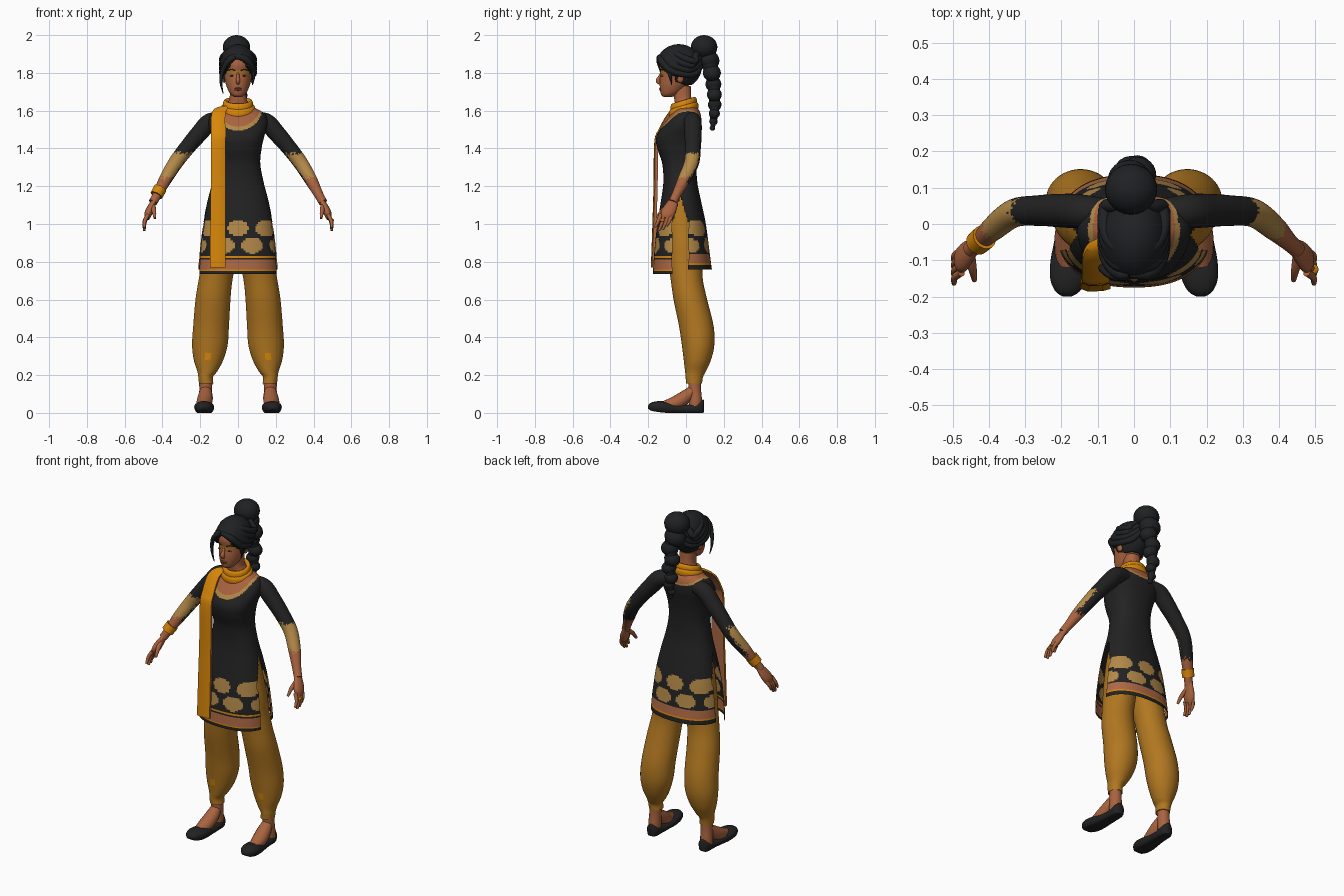
import bpy, bmesh, math, random
from mathutils import Vector, Matrix

if "Cube" in bpy.data.objects:
    bpy.data.objects.remove(bpy.data.objects["Cube"])

random.seed(4)
COLORS = {
    "black_cloth": (.016, .016, .017), "hair_black": (.014, .015, .017),
    "skin": (.40, .125, .05), "trouser_gold": (.44, .185, .015),
    "scarf_orange": (.68, .24, .003), "pattern_tan": (.45, .25, .065),
    "hem_brown": (.42, .14, .06), "eye_white": (.3, .22, .18), "lip_red": (.28, .07, .04),
}
MATS = {}
for n, c in COLORS.items():
    MATS[n] = bpy.data.materials.new(n)
    MATS[n].diffuse_color = (*c, 1)


def finish(name, bm, mat, angle=55):
    """mat is a colour name, or a rule (centre, normal) -> colour name / None to cut the face."""
    bmesh.ops.recalc_face_normals(bm, faces=bm.faces)
    slots, cut = [], []
    for f in bm.faces:
        m = mat if isinstance(mat, str) else mat(f.calc_center_median(), f.normal)
        if m is None:
            cut.append(f)
            continue
        if m not in slots:
            slots.append(m)
        f.material_index = slots.index(m)
    bmesh.ops.delete(bm, geom=cut, context='FACES')
    me = bpy.data.meshes.new(name)
    bm.to_mesh(me)
    bm.free()
    for s in slots:
        me.materials.append(MATS[s])
    me.shade_smooth()
    me.set_sharp_from_angle(angle=math.radians(angle))
    ob = bpy.data.objects.new(name, me)
    bpy.context.collection.objects.link(ob)
    return ob


def spline(rows, n):
    """Smooth interpolation through rows of numbers."""
    out = []
    for i in range(len(rows) - 1):
        a, b, c, d = (rows[min(max(i + k, 0), len(rows) - 1)] for k in (-1, 0, 1, 2))
        for j in range(n):
            t = j / n
            out.append([q + .5 * t * (r - p + t * (2 * p - 5 * q + 4 * r - s + t * (3 * (q - r) + s - p)))
                        for p, q, r, s in zip(a, b, c, d)])
    return out + [list(rows[-1])]


def loft(name, rings, mat, caps=True, loop=False, angle=55):
    bm = bmesh.new()
    vs = [[bm.verts.new(p) for p in r] for r in rings]
    k = len(vs[0])
    for a, b in list(zip(vs, vs[1:])) + ([(vs[-1], vs[0])] if loop else []):
        for i in range(k):
            bm.faces.new((a[i], a[(i + 1) % k], b[(i + 1) % k], b[i]))
    if caps and not loop:
        bm.faces.new(vs[0])
        bm.faces.new(vs[-1])
    return finish(name, bm, mat, angle)


def slices(rows, n, k, e=1.0, s=1):
    """Horizontal oval rings from rows (z, x0, x1, y_front, y_back)."""
    pw = lambda v: math.copysign(abs(v) ** e, v)
    ang = [2 * math.pi * i / k for i in range(k)]
    return [[(s * ((x0 + x1) / 2 + (x1 - x0) / 2 * pw(math.cos(a))),
              (yf + yb) / 2 + (yb - yf) / 2 * pw(math.sin(a)), z) for a in ang]
            for z, x0, x1, yf, yb in spline(rows, n)]


def tube(name, rows, mat, n=5, k=14, s=1, ref=(0, 1, 0), loop=False, flat=1.0):
    """Round tube from rows (x, y, z, radius); flat scales the section across ref."""
    rows = rows if loop else spline(rows, n)
    pts = [Vector(r[:3]) for r in rows]
    rings = []
    for i, p in enumerate(pts):
        nx = pts[(i + 1) % len(pts)] if loop else pts[min(i + 1, len(pts) - 1)]
        t = (nx - pts[i - 1 if loop else max(i - 1, 0)]).normalized()
        u = t.cross(Vector(ref)).normalized()
        v, r = u.cross(t), rows[i][3]
        ring = [p + u * r * flat * math.cos(2 * math.pi * j / k) + v * r * math.sin(2 * math.pi * j / k)
                for j in range(k)]
        rings.append([(s * q.x, q.y, q.z) for q in ring])
    return loft(name, rings, mat, loop=loop)


def ball(name, c, r, mat, tilt=0, seg=24, axis='Y'):
    bm = bmesh.new()
    M = Matrix.Translation(c) @ Matrix.Rotation(tilt, 4, axis) @ Matrix.Diagonal((*r, 1))
    bmesh.ops.create_uvsphere(bm, u_segments=seg, v_segments=seg * 2 // 3, radius=1, matrix=M)
    return finish(name, bm, mat)


# Tunic with neck: cut side slits, patterned hem, open neckline
def tunic_rule(c, n):
    x, y, z = c
    if z < 1.15 and abs(y + .03) < .043 * min(1, (1.15 - z) / .15):
        return None
    if y > -.02 and z < .762:
        return None
    if z > 1.63:
        return "skin"
    if z > 1.45:
        grow = 1 if y < 0 else .5
        neck = lambda rx, rz: (x / rx) ** 2 + ((z - 1.62) / (rz * grow)) ** 2 < 1
        if neck(.115, .104):
            return "skin"
        return "pattern_tan" if neck(.13, .126) else "black_cloth"
    h = z - (0 if y < -.02 else .027)
    for top, col in ((.752, "black_cloth"), (.762, "scarf_orange"), (.815, "hem_brown"),
                     (.820, "black_cloth"), (.826, "scarf_orange")):
        if h < top:
            return col
    for row, shift in ((.978, 0), (.887, .5)):
        u = (x / .148 - shift + .5) % 1 - .5
        if (u * .148 / .056) ** 2 + ((z - row) / .043) ** 2 < 1:
            return "pattern_tan"
    return "black_cloth"


body = [(.735, .212, -.175, .14), (.85, .206, -.168, .125), (1.0, .187, -.152, .105),
        (1.12, .162, -.133, .08), (1.22, .136, -.12, .06), (1.32, .118, -.126, .055),
        (1.40, .125, -.152, .06), (1.46, .138, -.158, .07), (1.52, .155, -.125, .08),
        (1.57, .15, -.088, .08), (1.60, .118, -.065, .07), (1.625, .07, -.058, .052),
        (1.66, .046, -.062, .03), (1.73, .043, -.07, .025)]
loft("tunic", slices([(z, -w, w, f, b) for z, w, f, b in body], 14, 128, .85), tunic_rule, caps=False)


def trouser_rule(c, n):
    knee = n.y < 0 and math.hypot(abs(c.x) - .16, c.z - .30) < .018
    return "scarf_orange" if knee else "trouser_gold"


# Sleeve: ragged gold patch on the outer and front side of the elbow
def sleeve_rule(c, n):
    out = .6 * math.copysign(n.x, n.x * c.x) - .8 * n.y + .3 * n.z + random.uniform(-.25, .25)
    edge = random.uniform(-.012, .012)
    if c.z > 1.375 + edge:
        return "black_cloth"
    if c.z > 1.245 + edge:
        return "pattern_tan" if out > -.3 else "black_cloth"
    return "black_cloth" if c.z > 1.215 + edge and out < -.1 else "skin"


leg = [(.155, .13, .207, 0, .085), (.19, .132, .21, -.002, .09), (.22, .11, .215, -.005, .105),
       (.28, .078, .234, -.012, .132), (.36, .055, .243, -.022, .15), (.46, .048, .237, -.037, .146),
       (.60, .04, .225, -.066, .112), (.70, .03, .209, -.08, .09), (.8, .01, .192, -.095, .085),
       (.9, -.005, .182, -.1, .08), (1.05, -.005, .155, -.1, .06), (1.17, -.005, .128, -.08, .04)]
shoe = [(-.2, .012, .022, .04), (-.185, .034, .012, .054), (-.15, .05, .005, .062), (-.1, .052, 0, .06),
        (-.04, .044, 0, .046), (.02, .039, 0, .046), (.065, .037, 0, .062), (.088, .026, 0, .07), (.096, .01, .005, .066)]

for s, side in ((1, "left"), (-1, "right")):
    # Trousers, feet and shoes
    loft(side + "_trouser", slices(leg, 6, 48, 1, s), trouser_rule)
    tube(side + "_ankle", [(.171, .045, .19, .036), (.171, .047, .12, .034), (.173, .05, .06, .036),
                           (.173, .05, .02, .034)], "skin", s=s)
    tube(side + "_foot", [(.171, .04, .125, .026), (.173, 0, .087, .036), (.178, -.05, .055, .038),
                          (.182, -.11, .035, .03)], "skin", s=s, ref=(0, 0, 1), flat=1.1)
    rings = []
    for y, w, z0, z1 in spline(shoe, 4):
        cx = .172 - .06 * min(y, 0)
        rings.append([(s * (cx + w * math.cos(a)), y, max(z0, (z0 + z1) / 2 + .75 * (z1 - z0) * math.sin(a))
                       if math.sin(a) < 0 else (z0 + z1) / 2 + (z1 - z0) / 2 * math.sin(a))
                      for a in [2 * math.pi * i / 24 for i in range(24)]])
    loft(side + "_shoe", rings, "black_cloth")
    # Arm with sleeve
    tube(side + "_arm", [(.08, .03, 1.555, .04), (.15, .035, 1.538, .047), (.205, .037, 1.48, .046),
                         (.265, .037, 1.41, .042), (.33, .03, 1.325, .039), (.385, -.01, 1.235, .034),
                         (.425, -.048, 1.16, .025), (.45, -.07, 1.115, .023)], sleeve_rule, n=12, k=40, s=s)
    # Hand
    tube(side + "_palm", [(.435, -.057, 1.14, .02), (.46, -.08, 1.09, .034), (.475, -.098, 1.055, .037),
                          (.482, -.108, 1.03, .026)], "skin", s=s, flat=.55)
    for i in range(4):
        y, l = -.134 + i * .02, (.07, .085, .08, .062)[i]
        tube(f"{side}_finger_{i + 1}", [(.476, y, 1.05, .011), (.494, y - .013, 1.05 - l * .5, .010),
                                        (.496, y - .03, 1.05 - l, .007)], "skin", k=8, s=s)
    tube(side + "_thumb", [(.452, -.085, 1.1, .015), (.445, -.125, 1.07, .012), (.44, -.155, 1.03, .007)],
         "skin", k=8, s=s)
    # Eyes, brows and ears
    ball(side + "_eye", (s * .032, -.126, 1.785), (.013, .006, .004), "eye_white", seg=12)
    ball(side + "_iris", (s * .032, -.130, 1.785), (.006, .004, .004), "hair_black", seg=12)
    tube(side + "_brow", [(.015, -.136, 1.812, .002), (.034, -.131, 1.818, .003), (.058, -.108, 1.812, .002)],
         "hair_black", k=6, s=s)
    ball(side + "_ear", (s * .073, -.03, 1.775), (.012, .02, .028), "skin", seg=12)

tube("bracelet", [(-.412, -.036, 1.188, .035), (-.432, -.053, 1.152, .034)], "scarf_orange", k=20)
ball("finger_ring", (.494, -.125, 1.02), (.015, .015, .008), "scarf_orange", seg=12)


# Head, painted gold across the eyelids
def face_rule(c, n):
    lid = 1.793 < c.z < 1.812 and c.y < -.09 and -.068 < c.x < .06
    return "trouser_gold" if lid else "skin"


head = [(1.672, .018, -.118, -.075), (1.682, .034, -.13, -.05), (1.70, .048, -.136, -.02), (1.73, .061, -.139, .01),
        (1.76, .069, -.139, .04), (1.80, .075, -.135, .06), (1.85, .076, -.14, .06),
        (1.90, .065, -.12, .05), (1.935, .03, -.08, 0)]
loft("head", slices([(z, -w, w, f, b) for z, w, f, b in head], 8, 64), face_rule)
tube("nose", [(0, -.129, 1.805, .006), (0, -.139, 1.78, .008), (0, -.148, 1.758, .012), (0, -.137, 1.743, .008)],
     "skin", ref=(1, 0, 0))
for z in (1.718, 1.71):
    ball("lip", (0, -.134, z), (.02, .008, .005), "lip_red", seg=12)


# Hair cap with an open face, swept locks, bun and braid
def hair_rule(c, n):
    if c.y < -.055 and c.z < 1.88 - .1 * (c.x / .085) ** 2:
        return None
    return None if c.z < 1.735 - .2 * min(c.y, 0) else "hair_black"


cap = ball("hair_cap", (0, -.038, 1.834), (.095, .122, .118), hair_rule, seg=64)
mod = cap.modifiers.new("thickness", 'SOLIDIFY')
mod.thickness, mod.offset = .022, -1
for s in (1, -1):
    for i in range(4):
        d = i * .022
        tube("swept_lock", [(-.012, -.137 + d, 1.888 + .42 * d, .012), (s * .045, -.133 + d, 1.87 + .6 * d, .019),
                            (s * .078, -.088 + d, 1.818 + d, .018), (s * .08, -.02 + d, 1.795 + d, .018),
                            (s * .05, .052, 1.80 + 1.4 * d, .018), (0, .085, 1.87 + .6 * d, .015)],
             "hair_black", k=10)
tube("loose_strand", [(-.015, -.146, 1.885, .01), (-.058, -.142, 1.855, .013), (-.085, -.125, 1.80, .011),
                      (-.09, -.118, 1.745, .007), (-.078, -.115, 1.69, .002)], "hair_black", k=8)
tube("short_strand", [(.07, -.11, 1.845, .012), (.083, -.085, 1.79, .009), (.077, -.075, 1.735, .002)],
     "hair_black", k=8)
ball("hair_bun", (-.008, .096, 1.936), (.072, .07, .064), "hair_black")
braid = [(.12, 1.865, .062), (.137, 1.80, .052), (.145, 1.74, .046), (.15, 1.685, .043), (.152, 1.632, .039),
         (.15, 1.585, .032), (.145, 1.543, .024), (.14, 1.508, .016)]
tube("braid_core", [(0, y, z, r * .72) for y, z, r in braid], "hair_black")
for i, (y, z, r) in enumerate(braid):
    t = 1 if i % 2 else -1
    ball("braid_link", (t * .2 * r, y, z), (r, r * .92, r * .85), "hair_black", tilt=.4 * t, seg=18)

# Scarf: wrapped collar and long hanging tail
for i, (rx, ry, z, r) in enumerate(((.068, .058, 1.63, .025), (.08, .066, 1.603, .025))):
    ring = []
    for a in [2 * math.pi * j / 48 for j in range(48)]:
        y = ry * math.sin(a)
        ring.append((rx * math.cos(a), y - .012, z + .3 * y, r))
    tube(f"scarf_collar_{i + 1}", ring, "scarf_orange", ref=(0, 0, 1), loop=True, flat=.5)
tail = [(-.055, -.05, 1.625, .028), (-.09, -.068, 1.61, .034), (-.104, -.098, 1.575, .037),
        (-.105, -.14, 1.50, .038), (-.105, -.162, 1.43, .038), (-.105, -.166, 1.2, .039),
        (-.106, -.172, 1.0, .041), (-.107, -.18, .77, .042)]
rings = [[(x - w, y + .002, z), (x - w * .5, y - .006, z), (x + w * .5, y - .005, z), (x + w, y + .001, z),
          (x + w, y + .016, z), (x - w, y + .016, z)] for x, y, z, w in spline(tail, 6)]
loft("scarf_tail", rings, lambda c, n: "hem_brown" if n.y > .5 or n.x > .8 else "scarf_orange", angle=40)

for m in bpy.data.materials:
    if m.users and not m.is_grease_pencil:
        m.use_nodes = True
        m.node_tree.nodes["Principled BSDF"].inputs["Base Color"].default_value = m.diffuse_color
